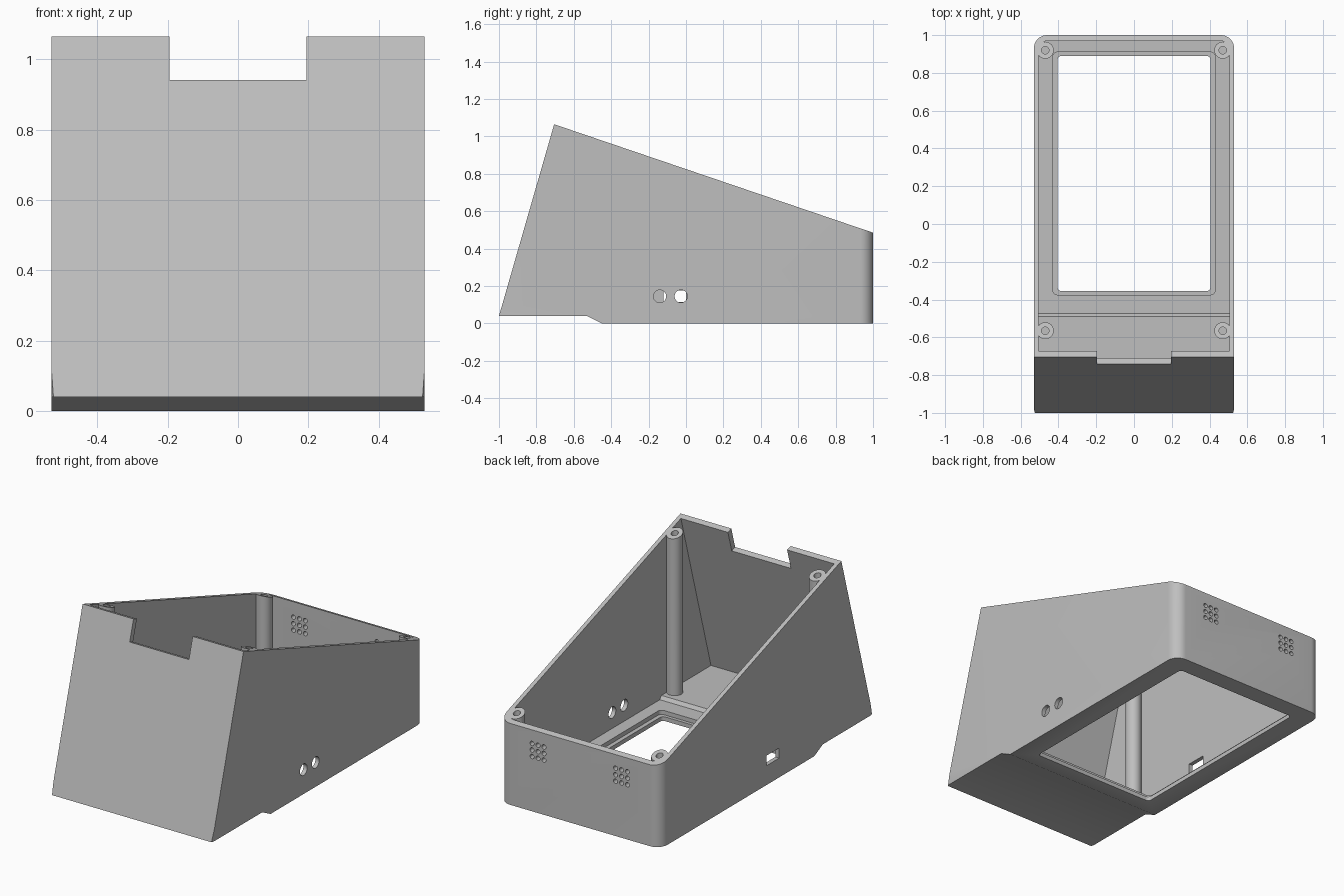
import bpy, bmesh, math
from mathutils import Matrix, Vector

cube = bpy.data.objects.get("Cube")
if cube:
    bpy.data.objects.remove(cube, do_unlink=True)

grey = bpy.data.materials.new("light grey plastic")
grey.use_nodes = True
grey.diffuse_color = (0.52, 0.52, 0.52, 1)
grey.node_tree.nodes["Principled BSDF"].inputs["Base Color"].default_value = (0.52, 0.52, 0.52, 1)

WALL = 0.035


def front_y(z):
    """Outer surface of the leaning front wall."""
    return -1 + (z - 0.04) * 0.288


def rim_z(y):
    """Sloping top rim."""
    return 0.485 + (1 - y) * 0.34


def to_object(name, bm):
    bmesh.ops.recalc_face_normals(bm, faces=bm.faces)
    mesh = bpy.data.meshes.new(name)
    bm.to_mesh(mesh)
    bm.free()
    obj = bpy.data.objects.new(name, mesh)
    bpy.context.collection.objects.link(obj)
    mesh.materials.append(grey)
    return obj


def side_prism(profile, half_width, rear_radius=0):
    """Extrude a (y, z) profile across x, rounding the upright rear edges."""
    bm = bmesh.new()
    face = bm.faces.new([bm.verts.new((-half_width, y, z)) for y, z in profile])
    new = bmesh.ops.extrude_face_region(bm, geom=[face])["geom"]
    bmesh.ops.translate(bm, vec=(2 * half_width, 0, 0),
                        verts=[v for v in new if isinstance(v, bmesh.types.BMVert)])
    if rear_radius:
        rear = [e for e in bm.edges if all(v.co.y > 0.9 for v in e.verts)
                and abs(e.verts[0].co.z - e.verts[1].co.z) > 0.1]
        bmesh.ops.bevel(bm, geom=rear, offset=rear_radius, segments=10,
                        profile=0.5, affect='EDGES')
    return bm


def box(x0, x1, y0, y1, z0, z1, radius=0):
    bm = bmesh.new()
    bmesh.ops.create_cube(bm, size=1)
    bmesh.ops.scale(bm, vec=(x1 - x0, y1 - y0, z1 - z0), verts=bm.verts)
    bmesh.ops.translate(bm, vec=((x0 + x1) / 2, (y0 + y1) / 2, (z0 + z1) / 2), verts=bm.verts)
    if radius:
        upright = [e for e in bm.edges
                   if abs(e.verts[0].co.z - e.verts[1].co.z) > 0.001]
        bmesh.ops.bevel(bm, geom=upright, offset=radius, segments=5,
                        profile=0.5, affect='EDGES')
    return bm


def rods(centres, radius, length, axis, sides=32):
    """Several equal cylinders in one mesh."""
    bm = bmesh.new()
    turn = Vector((0, 0, 1)).rotation_difference(Vector(axis)).to_matrix().to_4x4()
    for c in centres:
        bmesh.ops.create_cone(bm, cap_ends=True, segments=sides, radius1=radius,
                              radius2=radius, depth=length,
                              matrix=Matrix.Translation(c) @ turn)
    return bm


def combine(target, bm, operation='DIFFERENCE'):
    helper = to_object("helper", bm)
    helper.hide_render = True
    mod = target.modifiers.new("cut", 'BOOLEAN')
    mod.operation, mod.solver, mod.object = operation, 'EXACT', helper
    bpy.ops.object.select_all(action='DESELECT')
    bpy.context.view_layer.objects.active = target
    target.select_set(True)
    bpy.ops.object.modifier_apply(modifier=mod.name)
    bpy.data.objects.remove(helper, do_unlink=True)


# Outer block with a raised front underside and trimmed front corners
TALL = 1.4
bm = side_prism([(-1, 0.04), (front_y(TALL), TALL), (1, TALL), (1, 0),
                 (-0.45, 0), (-0.53, 0.04)], 0.53, 0.07)
for s in (-1, 1):
    bmesh.ops.bisect_plane(bm, geom=bm.verts[:] + bm.edges[:] + bm.faces[:],
                           plane_co=(s * 0.53, -0.98, 0), plane_no=(s * 0.97, -0.24, 0),
                           clear_outer=True)
    bmesh.ops.holes_fill(bm, edges=[e for e in bm.edges if e.is_boundary])
housing = to_object("housing", bm)

# Hollow interior with a stepped floor
combine(housing, side_prism([(front_y(0.07) + WALL, 0.07), (-0.49, 0.07), (-0.475, 0.05),
                             (0.97, 0.05), (0.97, 1.6), (front_y(1.6) + WALL, 1.6)],
                            0.505, 0.05))

# Screw posts
posts = [(x, y) for x in (-0.47, 0.47) for y in (-0.565, 0.92)]
combine(housing, rods([(x, y, 0.67) for x, y in posts], 0.045, 1.25, (0, 0, 1)), 'UNION')

# Sloping rim
combine(housing, side_prism([(-1.2, rim_z(-1.2)), (1.2, rim_z(1.2)), (1.2, 2), (-1.2, 2)], 1))

# Screw holes
combine(housing, rods([(x, y, rim_z(y)) for x, y in posts], 0.02, 0.4, (0, 0, 1), 20))

# Cable notch in the front wall
combine(housing, side_prism([(-0.9, 0.995), (-0.6, 0.893), (-0.6, TALL), (-0.9, TALL)], 0.195))

# Floor window and its recessed ledge
combine(housing, box(-0.43, 0.43, -0.375, 0.91, 0.025, 0.2, 0.025))
combine(housing, box(-0.405, 0.405, -0.355, 0.89, -0.1, 0.1, 0.02))

# Two round side ports and the opposite socket slot
combine(housing, rods([(0.52, y, 0.145) for y in (-0.14, -0.027)], 0.034, 0.2, (1, 0, 0)))
combine(housing, box(-0.6, -0.45, -0.12, 0, 0.115, 0.175))

# Rear vent grids
vents = [(side * 0.275 + i * 0.039, 1, 0.365 + k * 0.039)
         for side in (-1, 1) for i in (-1, 0, 1) for k in (-1, 0, 1)]
combine(housing, rods(vents, 0.0135, 0.2, (0, 1, 0), 16))

bpy.ops.object.shade_smooth_by_angle(angle=math.radians(28))
